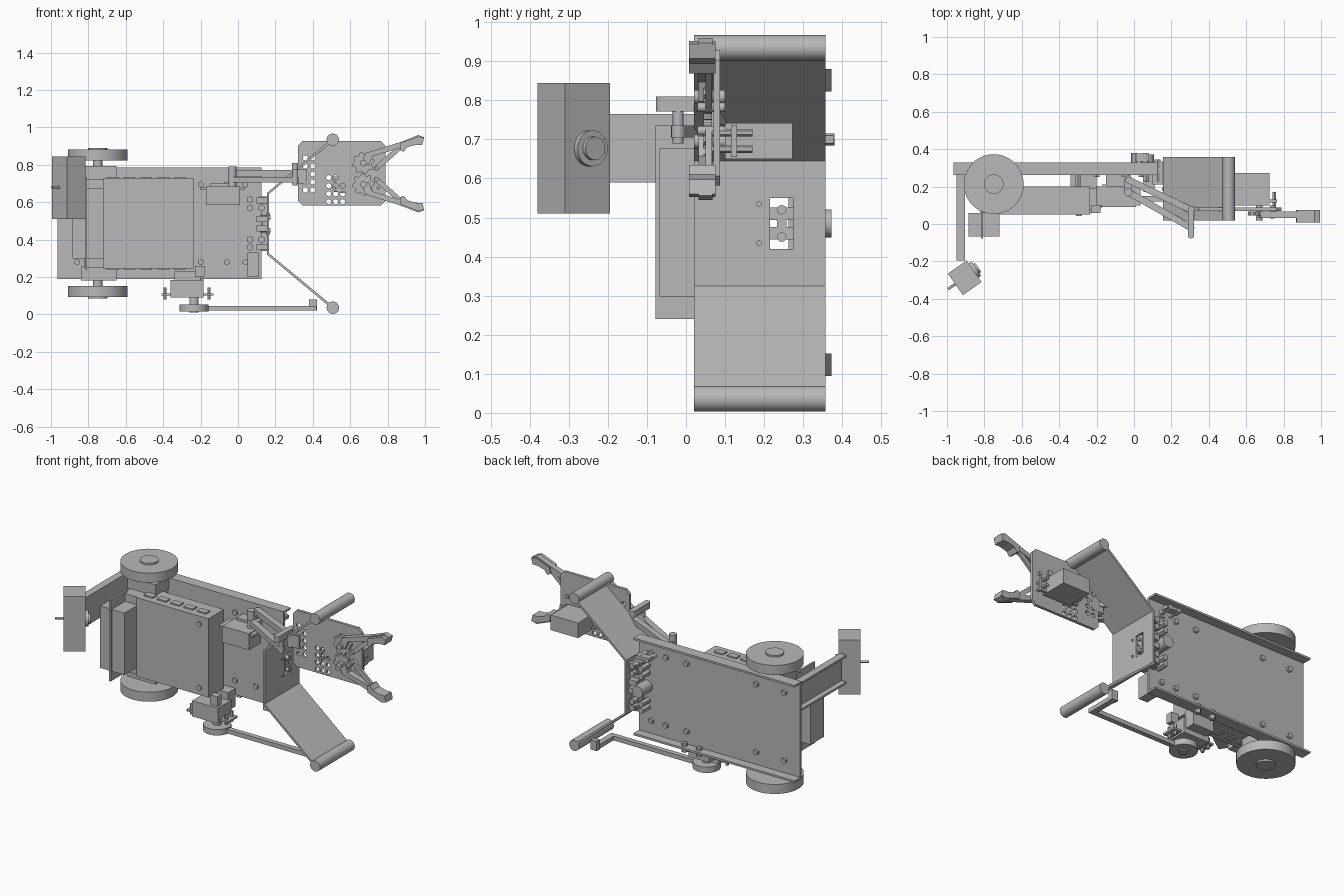
import bpy, bmesh, math
from mathutils import Vector

if "Cube" in bpy.data.objects:
    bpy.data.objects.remove(bpy.data.objects["Cube"])

grey = bpy.data.materials.new("plain grey")
grey.diffuse_color = (0.48, 0.48, 0.48, 1)
grey.use_nodes = True
grey.node_tree.nodes["Principled BSDF"].inputs["Base Color"].default_value = grey.diffuse_color


def finish(name, bm):
    bmesh.ops.recalc_face_normals(bm, faces=bm.faces)
    me = bpy.data.meshes.new(name)
    bm.to_mesh(me)
    bm.free()
    me.materials.append(grey)
    ob = bpy.data.objects.new(name, me)
    bpy.context.collection.objects.link(ob)
    return ob


def box(name, x, y, z):
    bm = bmesh.new()
    bmesh.ops.create_cube(bm, size=1)
    for v in bm.verts:
        v.co = [(r[0] + r[1]) / 2 + c * (r[1] - r[0]) for c, r in zip(v.co, (x, y, z))]
    return finish(name, bm)


def cyl(name, a, b, r, n=32):
    a, b = Vector(a), Vector(b)
    bm = bmesh.new()
    bmesh.ops.create_cone(bm, cap_ends=True, segments=n, radius1=r, radius2=r, depth=(b - a).length)
    rot = (b - a).to_track_quat('Z', 'Y')
    for v in bm.verts:
        v.co = rot @ v.co + (a + b) / 2
    for f in bm.faces:
        f.smooth = len(f.verts) == 4 and n > 8
    return finish(name, bm)


def prism(name, pts, lo, hi, axis='y'):
    """Extrude an outline: xz outline along y, or xy outline along z."""
    bm = bmesh.new()
    put = (lambda p, h: (p[0], h, p[1])) if axis == 'y' else (lambda p, h: (p[0], p[1], h))
    f = bm.faces.new([bm.verts.new(put(p, lo)) for p in pts])
    ext = bmesh.ops.extrude_face_region(bm, geom=[f])
    d = Vector(put((0, 0), hi - lo))
    bmesh.ops.translate(bm, vec=d, verts=[e for e in ext['geom'] if isinstance(e, bmesh.types.BMVert)])
    return finish(name, bm)


def link(name, a, b, r, lo, hi, axis='z'):
    """Flat bar with rounded ends."""
    t = math.atan2(b[1] - a[1], b[0] - a[0])
    pts = []
    for c, s in ((b, -1), (a, 1)):
        for i in range(9):
            w = t + s * math.pi / 2 + i * math.pi / 8
            pts.append((c[0] + r * math.cos(w), c[1] + r * math.sin(w)))
    return prism(name, pts, lo, hi, axis)


# Chassis channel: plate with rearward flanges
box("chassis_plate", (-.965, .125), (.262, .275), (.19, .785))
for z in (.19, .773):
    box("chassis_flange", (-.965, .125), (.262, .33), (z, z + .012))
for x in (-.86, -.67, -.2, -.06, .04):
    for z in (.28, .695):
        cyl("chassis_bolt", (x, .25, z), (x, .29, z), .017, 6)

# Main box, held off the plate by standoffs
box("controller_box", (-.72, -.235), (.05, .2), (.245, .727))
box("controller_base", (-.82, -.72), (.06, .18), (.25, .725))
for x in (-.66, -.3):
    for z in (.29, .68):
        cyl("standoff", (x, .19, z), (x, .265, z), .015, 6)
for z in (.29, .68):
    cyl("box_screw", (-.295, .042, z), (-.295, .06, z), .015, 12)
for i in range(5):
    box("box_port", (-.7 + i * .09, -.64 + i * .09), (.09, .13), (.725, .735))
    box("box_port", (-.7 + i * .09, -.64 + i * .09), (.09, .13), (.237, .247))

# Front battery box and its bracket sheet
box("battery_box", (-.885, -.72), (-.068, .06), (.298, .677))
box("battery_bracket", (-.818, -.806), (-.078, .08), (.24, .735))

# Wheels, axles and motors on both sides
for s in (-1, 1):
    zz = lambda d: .4875 + s * d
    cyl("wheel", (-.75, .213, zz(.335)), (-.75, .213, zz(.393)), .16, 48)
    cyl("wheel_hub", (-.75, .213, zz(.38)), (-.75, .213, zz(.403)), .052)
    cyl("axle", (-.75, .213, zz(.27)), (-.75, .213, zz(.36)), .025)
    box("wheel_motor", (-.84, -.65), (.13, .262), sorted((zz(.23), zz(.305))))

# Camera arm channel
box("camera_arm_web", (-.915, -.903), (-.195, .262), (.59, .765))
for z in (.59, .753):
    box("camera_arm_flange", (-.948, -.903), (-.195, .262), (z, z + .012))

# Camera turned on its arm, with lens and pin
prism("camera_body", [(-.915, -.38), (-.815, -.31), (-.895, -.195), (-.995, -.265)], .51, .845, 'z')
ca, sa = math.cos(.61), math.sin(.61)
for r, d in ((.046, .014), (.03, .026)):
    cyl("camera_lens", (-.863, -.252, .677), (-.855 + d * ca, -.247 + d * sa, .677), r)
cyl("camera_pin", (-.94, -.31, .68), (-.995, -.348, .68), .007, 12)

# Plow centre plate around a sensor window
for y, z in (((.02, .215), (.32, .65)), ((.275, .357), (.32, .65)),
             ((.215, .275), (.32, .42)), ((.215, .275), (.55, .65))):
    box("plow_centre", (.155, .167), y, z)
box("window_sensor", (.13, .16), (.233, .257), (.445, .525))
for z in (.45, .52):
    cyl("sensor_eye", (.12, .245, z), (.175, .245, z), .012, 16)
for z in (.435, .535):
    cyl("plow_screw", (.15, .187, z), (.172, .187, z), .007, 12)

# Plow wings ending in round rollers
for s in (-1, 1):
    z = lambda v: .485 + s * v
    prism("plow_wing", [(.155, z(.165)), (.167, z(.16)), (.513, z(.445)), (.503, z(.455))], .02, .357)
    cyl("plow_roller", (.507, .02, z(.449)), (.507, .357, z(.449)), .033)

# Mount between chassis and plow, with rear caster and fasteners
box("plow_mount", (.09, .157), (.275, .3), (.34, .63))
for z in (.36, .46, .51, .61):
    box("mount_block", (.1, .157), (.21, .335), (z - .016, z + .016))
cyl("caster", (.07, .27, .485), (.07, .372, .485), .036)
for z in (.36, .4, .57, .615):
    for x in (.065, .125):
        cyl("mount_bolt", (x, .225, z), (x, .345, z), .019, 6)
box("mount_connector", (.05, .11), (.17, .262), (.2, .33))

# Upper servo
box("upper_servo", (-.17, .01), (.09, .21), (.585, .685))
box("upper_servo_tab", (-.2, .035), (.1, .2), (.665, .68))
cyl("upper_servo_shaft", (-.03, .17, .68), (-.03, .17, .79), .022)
box("upper_servo_foot", (-.15, -.02), (.2, .262), (.6, .7))
for x in (0, .06):
    cyl("flange_stud", (x, .3, .7), (x, .38, .7), .015, 12)
    box("flange_stud_bar", (-.015, .08), (.335, .378), (.69, .71))

# Lifting linkage
link("lift_link", (-.03, .235), (.305, .075), .018, .738, .772)
link("lift_link", (-.03, .17), (.305, -.02), .018, .705, .736)
link("lift_crank", (-.03, .17), (-.03, .24), .02, .736, .752)
link("lift_end_bar", (.305, -.06), (.305, .08), .017, .772, .81)
for y in (-.02, .07):
    cyl("lift_pin", (.305, y, .69), (.305, y, .8), .014, 16)
box("gripper_mount", (.29, .37), (.06, .088), (.7, .775))

# Gripper plate with drilled holes
c = .025
plate = prism("gripper_plate", [(.322 + c, .582), (.788 - c, .582), (.788, .582 + c), (.788, .928 - c),
                                (.788 - c, .928), (.322 + c, .928), (.322, .928 - c), (.322, .582 + c)], .07, .087)
holes = [(x, .665 + i * .043) for x in (.36, .4) for i in range(5)]
holes += [(x, .602 + i * .043) for x in (.485, .522, .56) for i in range(4)]
bm = bmesh.new()
for x, z in holes:
    res = bmesh.ops.create_cone(bm, cap_ends=True, segments=12, radius1=.014, radius2=.014, depth=.1)
    for v in res['verts']:
        v.co = (v.co.x + x, v.co.z + .08, v.co.y + z)
cutter = finish("hole_cutter", bm)
cutter.hide_render = True
cutter.hide_set(True)
mod = plate.modifiers.new("holes", 'BOOLEAN')
mod.object, mod.operation, mod.solver = cutter, 'DIFFERENCE', 'EXACT'

# Gripper servo behind the plate
box("gripper_servo", (.54, .725), (.1, .272), (.65, .742))
box("gripper_servo_tab", (.5, .765), (.115, .13), (.655, .737))
for x in (.515, .75):
    for z in (.675, .717):
        cyl("servo_bolt", (x, .06, z), (x, .17, z), .01, 6)

# Gears, fingers and guide links, mirrored about the gripper axis
for s in (-1, 1):
    zc = .752
    m = lambda pts: [(x, zc + s * d) for x, d in pts]
    teeth = []
    for i in range(32):
        a = i * math.tau / 32 + (.1 if s > 0 else 0)
        r = .06 if i % 4 < 2 else .048
        teeth.append((.67 + r * math.cos(a), zc + s * .057 + r * math.sin(a)))
    prism("finger_gear", teeth, .045, .066)
    cyl("gear_pivot", (.67, .02, zc + s * .057), (.67, .1, zc + s * .057), .018, 12)
    prism("finger", m([(.66, .055), (.7, .045), (.72, .095), (.86, .135), (.885, .125), (.9, .145),
                       (.985, .16), (.995, .195), (.965, .207), (.87, .17), (.68, .11)]), .032, .068)
    prism("finger_tip", m([(.865, .128), (.885, .117), (.905, .142), (.95, .155), (.985, .155),
                           (.995, .192), (.965, .2), (.87, .165)]), .008, .075)
    p, q = m([(.74, .03), (.87, .145)])
    link("finger_link", p, q, .013, .05, .066, 'y')
    cyl("link_pivot", (p[0], .03, p[1]), (p[0], .1, p[1]), .012, 12)

# Lower servo
box("lower_servo", (-.36, -.185), (.07, .2), (.09, .185))
box("lower_servo_tab", (-.41, -.13), (.09, .18), (.1, .112))
box("lower_servo_foot", (-.34, -.2), (.19, .262), (.12, .23))
box("lower_servo_clip", (-.23, -.18), (.06, .1), (.2, .26))
for x in (-.39, -.155):
    for y in (.11, .16):
        cyl("servo_bolt", (x, y, .08), (x, y, .145), .01, 6)
for x in (-.3, -.2):
    cyl("flange_bolt", (x, .3, .165), (x, .3, .22), .017, 6)

# Lower swing arm with hooked end
cyl("swing_disc", (-.235, .135, .017), (-.235, .135, .053), .078, 40)
cyl("swing_shaft", (-.235, .135, .01), (-.235, .135, .1), .025)
box("swing_arm", (-.2, .42), (.12, .15), (.02, .046))
box("swing_hook", (.385, .42), (.12, .32), (.02, .046))
box("swing_hook_tip", (.38, .422), (.29, .32), (.02, .08))
